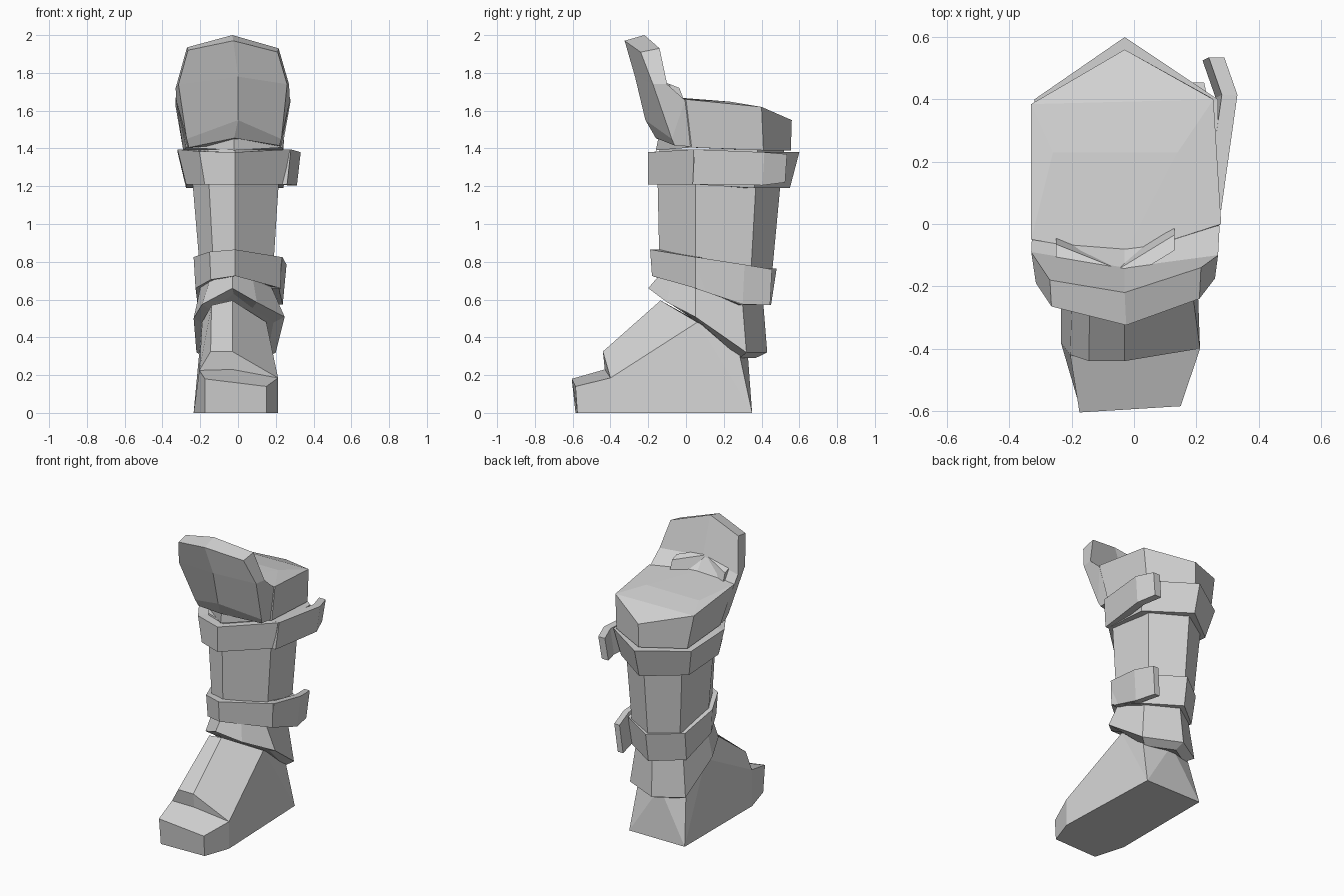
import bpy, bmesh
from mathutils import Vector

mat = bpy.data.materials.new("plain grey")
mat.diffuse_color = (0.65, 0.65, 0.65, 1)


def build(name, verts, faces):
    bm = bmesh.new()
    vs = [bm.verts.new(v) for v in verts]
    for f in faces:
        bm.faces.new([vs[i] for i in f])
    bmesh.ops.recalc_face_normals(bm, faces=bm.faces)
    me = bpy.data.meshes.new(name)
    bm.to_mesh(me)
    bm.free()
    me.materials.append(mat)
    ob = bpy.data.objects.new(name, me)
    bpy.context.collection.objects.link(ob)
    return ob


def ring(l, r, yf, ym, ys, yb, zf, zm, zb, rb=0.9, lb=0.95):
    """Seven-sided cross-section: front, right, back right, back, back left, left, front left."""
    return [Vector(p) for p in (
        (-0.015, yf, zf), (r, ym, zm), (r * rb, ys, zb), (-0.03, yb, zb),
        (l * lb, ys, zb), (l, ym, zm),
        (l * 0.64, yf * 0.75 + ym * 0.25, zf * 0.7 + zm * 0.3))]


def inner(rg, k, dz=0.0):
    return [Vector((p.x * k, 0.17 + (p.y - 0.17) * k, p.z + dz)) for p in rg]


def loft(name, rings, closed=False, caps=False):
    n, m = len(rings[0]), len(rings)
    verts = [p for r in rings for p in r]
    faces = []
    for j in range(m if closed else m - 1):
        a, b = j * n, ((j + 1) % m) * n
        faces += [(a + i, a + (i + 1) % n, b + (i + 1) % n, b + i) for i in range(n)]
    if caps:
        faces += [tuple(range(n)), tuple(range((m - 1) * n, m * n))]
    return build(name, verts, faces)


def band(name, bottom, top, k):
    loft(name, [bottom, top, inner(top, k), inner(bottom, k)], closed=True)


# Foot: sole, toe cap, stepped instep and heel
build("foot", [
    (-.235, .35, 0), (.185, .35, 0), (.212, -.4, 0), (.15, -.575, 0),      # 0-3 sole
    (-.175, -.585, 0), (-.235, -.38, 0),                                   # 4-5
    (.212, -.4, .185), (.15, -.585, .14), (-.175, -.605, .18),             # 6-8 toe top
    (-.205, -.42, .225), (-.03, -.43, .23),                                # 9-10
    (-.145, -.44, .325), (-.03, -.44, .325),                               # 11-12 step
    (-.14, -.11, .57), (-.03, -.135, .595), (.15, .06, .48), (-.19, .06, .48),  # 13-16 ankle
    (-.19, .27, .37), (-.03, .325, .34), (.16, .27, .37)],                 # 17-19 back
    [(0, 1, 2, 3, 4, 5), (2, 3, 7, 6), (3, 4, 8, 7), (4, 5, 9, 8),
     (6, 7, 8, 9, 10), (9, 10, 12, 11), (10, 6, 12), (12, 6, 15, 14),
     (11, 12, 14, 13), (9, 11, 13, 16), (1, 2, 6, 15), (1, 15, 19),
     (0, 5, 9, 16), (0, 16, 17), (0, 17, 18), (0, 18, 1), (1, 18, 19),
     (13, 14, 15, 19, 18, 17, 16)])

# Flared ankle cuff
low = [Vector(p) for p in ((-.03, -.2, .66), (.1, -.1, .585), (.247, .05, .508), (.2, .32, .32),
                           (-.04, .43, .32), (-.22, .32, .32), (-.235, .05, .5), (-.19, -.08, .575))]
high = [Vector(p) for p in ((-.03, -.14, .73), (.08, -.08, .7), (.18, .05, .66), (.17, .3, .57),
                            (-.03, .41, .57), (-.19, .3, .57), (-.2, .05, .66), (-.15, -.07, .7))]
loft("ankle_cuff", [inner(low, .76, -.03), low, high, [p + Vector((0, 0, .08)) for p in high]],
     caps=True)

# Shin shaft
loft("shaft", [ring(-.2, .185, -.14, .05, .34, .45, .74, .74, .68),
               ring(-.24, .215, -.15, .05, .37, .5, 1.21, 1.21, 1.21),
               ring(-.25, .22, -.14, .05, .38, .52, 1.395, 1.395, 1.395)], caps=True)

# Straps around the shaft
band("upper_strap", ring(-.275, .24, -.2, .04, .36, .55, 1.21, 1.21, 1.19, 1, 1),
     ring(-.32, .275, -.2, .04, .4, .6, 1.38, 1.395, 1.38, .98, 1), .8)
band("lower_strap", ring(-.225, .225, -.18, .05, .3, .45, .725, .66, .57),
     ring(-.235, .23, -.19, .05, .33, .48, .865, .825, .765), .78)


def tab(name, outer, thick, top, bottom):
    """Loose strap end: a bent bar following the outer path."""
    secs = []
    for (x, y), zt, zb in zip(outer, top, bottom):
        secs.append([Vector((x, y, zt)), Vector((x - thick, y, zt)),
                     Vector((x - thick - .02, y - .01, zb)), Vector((x - .02, y - .01, zb))])
    loft(name, secs, caps=True)


tab("upper_strap_end", ((.28, .045), (.332, .415), (.29, .535)), .05,
    (1.395, 1.38, 1.37), (1.21, 1.205, 1.22))
tab("lower_strap_end", ((.235, .055), (.257, .31), (.225, .455)), .04,
    (.825, .785, .76), (.66, .575, .57))

# Knee section with a sloping top
build("knee_body", [
    (-.02, -.16, 1.39), (.235, .03, 1.405), (.24, .41, 1.39),
    (-.03, .555, 1.39), (-.29, .4, 1.39), (-.275, .02, 1.405),
    (-.03, -.1, 1.67), (.28, 0, 1.66), (.255, .4, 1.62),
    (-.03, .56, 1.55), (-.33, .385, 1.62), (-.33, -.05, 1.67),
    (.14, .23, 1.648), (-.26, .23, 1.648)],
    [(0, 1, 2, 3, 4, 5)] + [(i, (i + 1) % 6, 6 + (i + 1) % 6, 6 + i) for i in range(6)] +
    [(8, 9, 10), (8, 10, 13, 12), (7, 8, 12), (6, 7, 12), (6, 12, 13), (6, 13, 11), (11, 13, 10)])

# Knee flap: front rows, then back rows, left-centre-right
front = [(-.26, -.055, 1.405), (-.02, -.16, 1.455), (.22, -.06, 1.415),
         (-.272, -.075, 1.45), (0, -.215, 1.55), (.23, -.075, 1.45),
         (-.315, -.19, 1.74), (0, -.27, 1.78), (.26, -.175, 1.74),
         (-.265, -.265, 1.92), (-.025, -.325, 1.97), (.21, -.24, 1.91)]
back = [(-.268, .02, 1.405), (-.02, -.05, 1.42), (.228, .025, 1.41),
        (-.328, -.05, 1.66), (-.03, -.06, 1.64), (.275, -.005, 1.655),
        (-.33, -.09, 1.72), (-.03, -.14, 1.75), (.27, -.1, 1.74),
        (-.27, -.18, 1.935), (-.03, -.22, 2.0), (.215, -.14, 1.93)]
faces = []
for r in range(3):
    for c in range(2):
        a = r * 3 + c
        faces += [(a, a + 1, a + 4, a + 3), (12 + a, 12 + a + 1, 12 + a + 4, 12 + a + 3)]
    for c in (0, 2):
        a = r * 3 + c
        faces.append((a, a + 3, a + 15, a + 12))
for a in (0, 1, 9, 10):
    faces.append((a, a + 1, a + 13, a + 12))
build("knee_flap", front + back, faces)

# Padded ledge behind the flap
secs = []
for x, y, z in ((-.25, -.035, 1.72), (-.05, -.115, 1.76), (.13, -.005, 1.72)):
    secs.append([Vector((x, y - .08, z + .02)), Vector((x, y - .03, z)),
                 Vector((x, y, 1.64)), Vector((x, y - .08, 1.64))])
loft("ledge", secs, caps=True)
